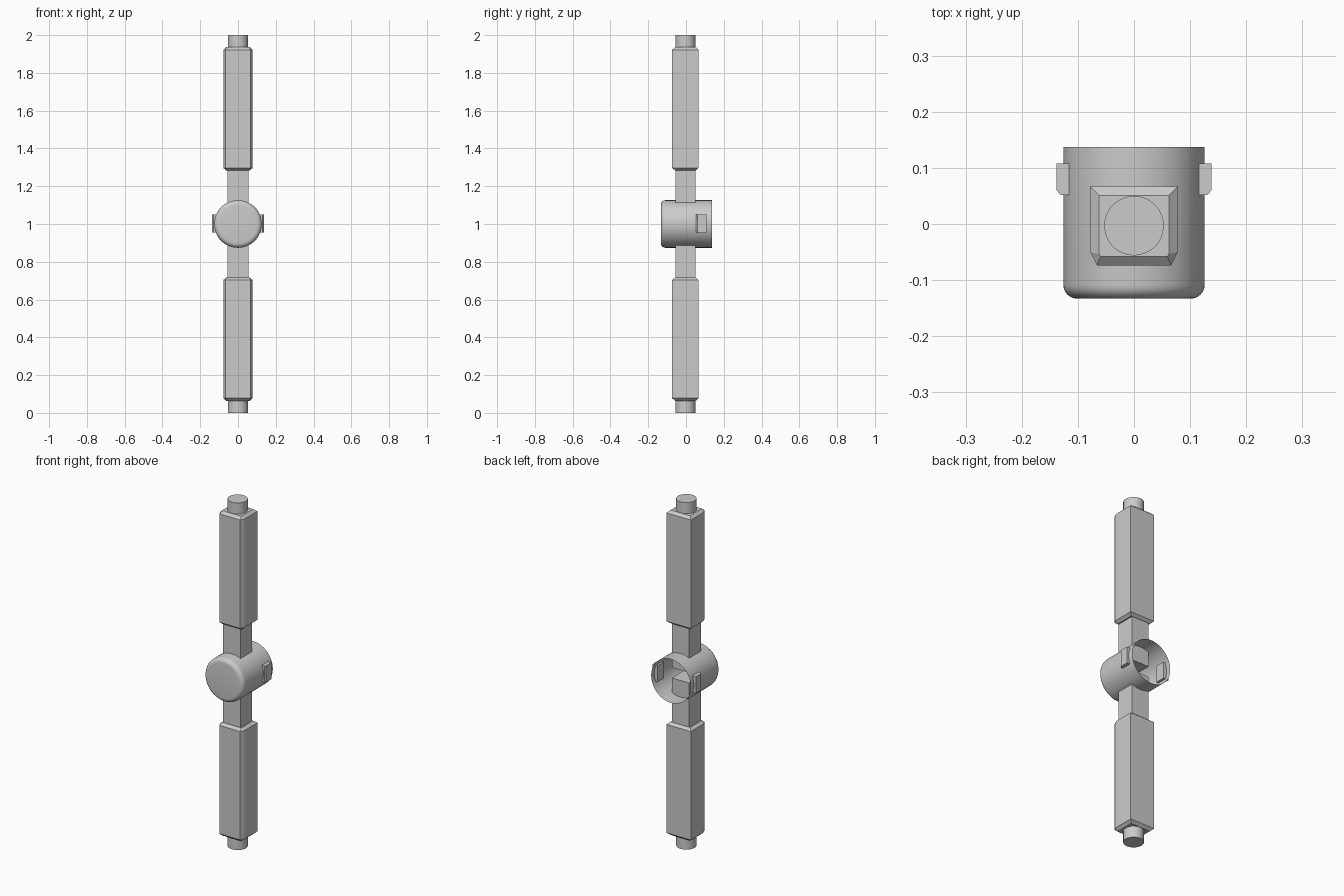
import bpy, bmesh, math
from mathutils import Matrix

if "Cube" in bpy.data.objects:
    bpy.data.objects.remove(bpy.data.objects["Cube"])

Y0 = -0.003  # centre line of the bars


def finish(name, bm, smooth=False):
    bmesh.ops.recalc_face_normals(bm, faces=bm.faces)
    me = bpy.data.meshes.new(name)
    bm.to_mesh(me)
    bm.free()
    ob = bpy.data.objects.new(name, me)
    bpy.context.collection.objects.link(ob)
    if smooth:
        bpy.context.view_layer.objects.active = ob
        ob.select_set(True)
        bpy.ops.object.shade_smooth_by_angle(angle=math.radians(35))
        ob.select_set(False)
    return ob


def loft(name, sections, smooth=False, caps=(True, True)):
    """Bridge equal-length point rings, optionally capping the ends."""
    bm = bmesh.new()
    rings = [[bm.verts.new(p) for p in s] for s in sections]
    n = len(rings[0])
    for a, b in zip(rings, rings[1:]):
        for i in range(n):
            j = (i + 1) % n
            bm.faces.new((a[i], a[j], b[j], b[i]))
    if caps[0]:
        bm.faces.new(rings[0])
    if caps[1]:
        bm.faces.new(rings[-1])
    return finish(name, bm, smooth)


def box(name, x0, x1, y0, y1, z0, z1):
    ring = lambda z: [(x0, y0, z), (x1, y0, z), (x1, y1, z), (x0, y1, z)]
    return loft(name, [ring(z0), ring(z1)])


def sleeve_ring(inset, z):
    # square section with the two front corners bevelled
    k = inset
    x, yf, yb = 0.078 - k, -0.074 + k, 0.067 - k
    c = 0.012 * (1 - k / 0.02)
    return [(-x + c, yf, z), (x - c, yf, z), (x, yf + 2 * c, z),
            (x, yb, z), (-x, yb, z), (-x, yf + 2 * c, z)]


def disc(r, z, n=48):
    return [(r * math.cos(t), Y0 + r * math.sin(t), z)
            for t in (2 * math.pi * i / n for i in range(n))]


# Upper and lower arms, mirrored about z = 1
for side, s in (("upper", 1), ("lower", -1)):
    Z = lambda d: 1 + s * d
    box(side + "_neck", -0.055, 0.055, -0.056, 0.05, Z(0.03), Z(0.30))
    loft(side + "_sleeve", [sleeve_ring(k, Z(d)) for k, d in
                            ((0.016, 0.284), (0, 0.297), (0, 0.922), (0.016, 0.936))])
    loft(side + "_peg", [disc(0.053, Z(0.92)), disc(0.053, Z(1.0))], True)

# Hub cup: closed rounded front, open back, thin wall
R, F = 0.126, 0.025
prof = [(R - F + F * math.sin(a), -0.133 + F - F * math.cos(a))
        for a in (math.pi / 2 * i / 6 for i in range(7))] + [(R, 0.137)]
rings = [[(r * math.cos(2 * math.pi * i / 64), y, 1 + r * math.sin(2 * math.pi * i / 64))
          for i in range(64)] for r, y in prof]
hub = loft("hub_cup", rings, True, (True, False))

# Side clips passing through the hub wall
for side, s in (("right", 1), ("left", -1)):
    pts = [(0.105, 0.052), (0.131, 0.052), (0.138, 0.06), (0.138, 0.108), (0.105, 0.108)]
    loft(side + "_clip", [[(s * x, y, z) for x, y in pts] for z in (0.955, 1.05)])
